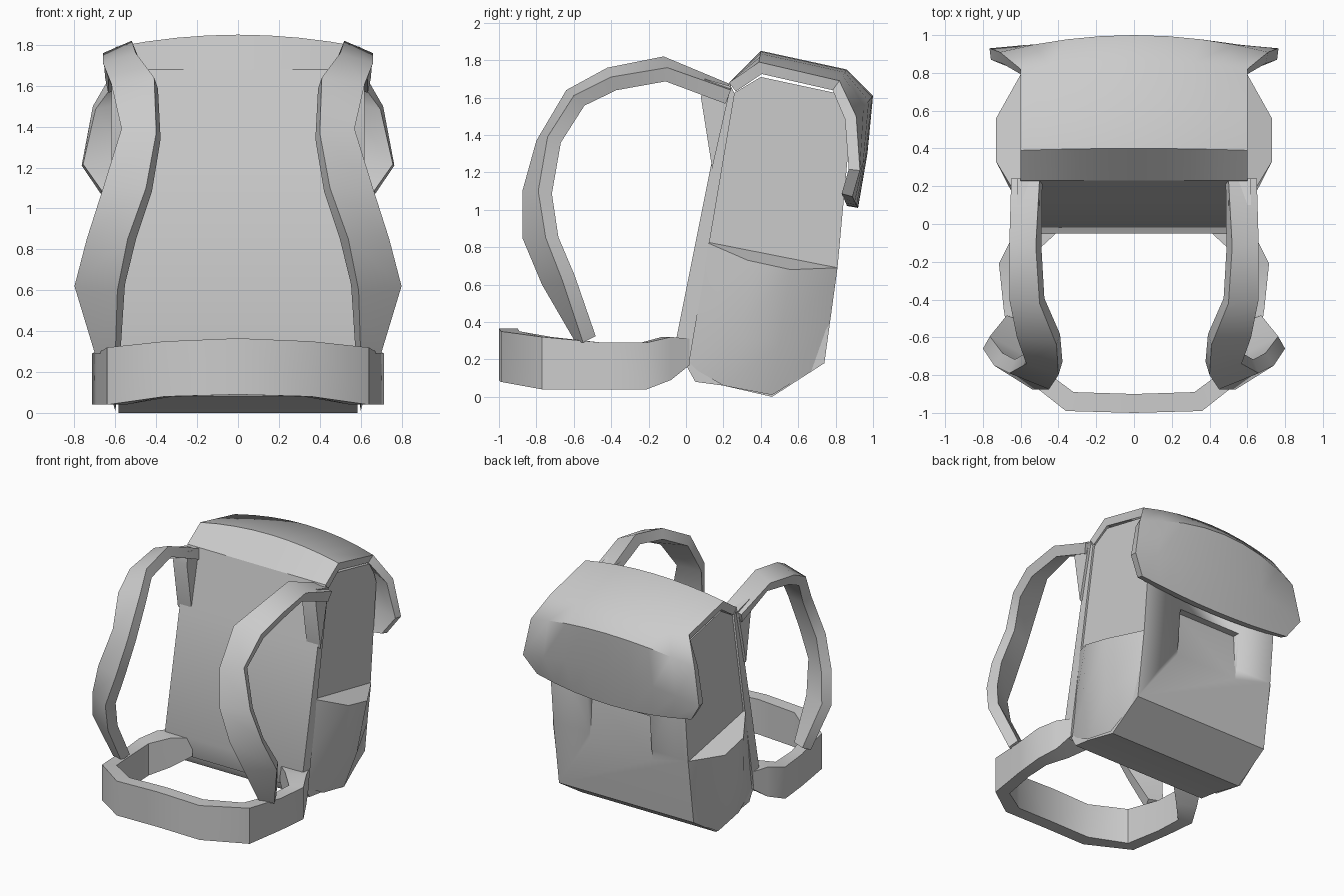
import bpy, bmesh
from math import radians
from mathutils import Vector

cube = bpy.data.objects.get("Cube")
if cube:
    bpy.data.objects.remove(cube, do_unlink=True)

GREY = (0.6, 0.6, 0.6, 1)
canvas = bpy.data.materials.new("grey canvas")
canvas.use_nodes = True
canvas.diffuse_color = GREY
canvas.node_tree.nodes["Principled BSDF"].inputs["Base Color"].default_value = GREY


def make(name, verts, faces, mirror=False, thick=0, angle=40):
    mesh = bpy.data.meshes.new(name)
    mesh.from_pydata([tuple(v) for v in verts], [], faces)
    bm = bmesh.new()
    bm.from_mesh(mesh)
    bmesh.ops.recalc_face_normals(bm, faces=bm.faces)
    bm.to_mesh(mesh)
    bm.free()
    mesh.materials.append(canvas)
    obj = bpy.data.objects.new(name, mesh)
    bpy.context.collection.objects.link(obj)
    bpy.ops.object.select_all(action="DESELECT")
    bpy.context.view_layer.objects.active = obj
    obj.select_set(True)
    if thick:
        mod = obj.modifiers.new("thickness", "SOLIDIFY")
        mod.thickness, mod.offset = thick, -1
        mod.use_even_offset = True
        bpy.ops.object.modifier_apply(modifier=mod.name)
    if mirror:
        mod = obj.modifiers.new("mirror", "MIRROR")
        mod.use_clip = True
        bpy.ops.object.modifier_apply(modifier=mod.name)
    bpy.ops.object.shade_smooth_by_angle(angle=radians(angle))
    return obj


def extrude(name, profile, half):
    """Side profile (y, z) extruded across the width."""
    n = len(profile)
    verts = [(s * half, y, z) for s in (-1, 1) for y, z in profile]
    faces = [(i, (i + 1) % n, n + (i + 1) % n, n + i) for i in range(n)]
    return make(name, verts, faces + [tuple(range(n)), tuple(range(n, 2 * n))])


def loft(name, rings, caps=(True, True), **kw):
    """Closed cross-sections joined in order."""
    n = len(rings[0])
    verts = [v for r in rings for v in r]
    faces = [(k * n + i, k * n + (i + 1) % n, (k + 1) * n + (i + 1) % n, (k + 1) * n + i)
             for k in range(len(rings) - 1) for i in range(n)]
    if caps[0]:
        faces.append(tuple(range(n)))
    if caps[1]:
        faces.append(tuple(range(len(verts) - n, len(verts))))
    return make(name, verts, faces, **kw)


# Main bag, with a tapering recess cut into the rear
bag = extrude("bag_body", [(0, .17), (.05, .08), (.2, .06), (.46, 0), (.74, .18), (.81, .69),
                           (.88, 1.45), (.82, 1.62), (.4, 1.71), (.25, 1.62)], .585)
cutter = extrude("recess_cutter", [(.8, .6), (.78, .97), (1.1, .97), (1.1, .6)], .27)
cutter.hide_render = True
cut = bag.modifiers.new("recess", "BOOLEAN")
cut.object, cut.solver = cutter, "EXACT"
bpy.context.view_layer.objects.active = bag
bpy.ops.object.modifier_apply(modifier=cut.name)
bpy.data.objects.remove(cutter, do_unlink=True)

# Panel against the wearer's back
extrude("back_panel", [(0, .15), (-.05, .32), (.13, 1.22), (.23, 1.68), (.26, 1.62), (.02, .2)], .6)

# Crowned flap: centre (y, z), edge (y, z), half width
flap_rows = [((.23, 1.68), (.23, 1.68), .6), ((.4, 1.85), (.39, 1.79), .6),
             ((.86, 1.75), (.82, 1.69), .6), ((1, 1.61), (.91, 1.5), .71),
             ((.97, 1.3), (.93, 1.21), .765), ((.92, 1.01), (.89, 1.07), .67)]
steps = [-1, -.75, -.5, -.25, 0, .25, .5, .75, 1]
verts = []
for c, e, half in flap_rows:
    for t in steps:
        p = Vector(c).lerp(Vector(e), t * t)
        verts.append((t * half, p.x, p.y))
n = len(steps)
make("top_flap", verts, [(r * n + i, r * n + i + 1, (r + 1) * n + i + 1, (r + 1) * n + i)
                         for r in range(len(flap_rows) - 1) for i in range(n - 1)], thick=.06)

# Bulging side pockets, lofted from floor to slanted opening
floor = [(.58, .01, .17), (.6, .2, .06), (.6, .46, .01), (.58, .74, .18)]
lip = [(.59, .1, .83), (.73, .33, .73), (.73, .56, .68), (.59, .81, .69)]
rings = []
for t, bulge in ((0, 0), (.4, .03), (1, 0)):
    ring = [Vector(a).lerp(Vector(b), t) for a, b in zip(floor, lip)]
    for p in ring[1:3]:
        p.x += bulge
    rings.append(ring)
loft("side_pockets", rings, mirror=True)

# Shoulder straps: inner edge and outer edge of the front surface
strap = [((.5, .24, 1.67), (.65, .24, 1.64)), ((.52, -.12, 1.82), (.66, -.1, 1.76)),
         ((.5, -.42, 1.76), (.66, -.4, 1.71)), ((.41, -.64, 1.64), (.62, -.6, 1.61)),
         ((.4, -.8, 1.37), (.57, -.74, 1.39)), ((.45, -.875, 1.1), (.66, -.79, 1.1)),
         ((.54, -.875, .85), (.74, -.75, .85)), ((.59, -.77, .6), (.8, -.66, .62)),
         ((.6, -.59, .29), (.7, -.55, .29))]
strap = [(Vector(a), Vector(b)) for a, b in strap]
rings = []
for i, (a, b) in enumerate(strap):
    before, after = strap[max(i - 1, 0)], strap[min(i + 1, len(strap) - 1)]
    normal = (after[0] + after[1] - before[0] - before[1]).cross(b - a).normalized()
    if normal.dot(Vector((.5, -.25, 1.05)) - a) < 0:
        normal.negate()
    rings.append([a, b, b + normal * .08, a + normal * .08])
loft("shoulder_straps", rings, mirror=True, angle=35)

# Wedges where the straps run down the panel
loft("strap_roots", [[(x, .08, 1.6), (x, .1, 1.7), (x, .24, 1.66), (x, .14, 1.22)]
                     for x in (.5, .62)], mirror=True)

# Hip belt: outer (x, y), inner (x, y), bottom and top
belt = [((.6, .02), (.38, -.02), .17, .31), ((.65, -.08), (.5, -.13), .09, .32),
        ((.715, -.21), (.61, -.24), .04, .29), ((.69, -.45), (.6, -.45), .04, .29),
        ((.64, -.77), (.55, -.72), .04, .32), ((.36, -.99), (.32, -.89), .08, .35),
        ((0, -1), (0, -.9), .09, .365)]
loft("hip_belt", [[(*o, lo), (*o, hi), (*i, hi), (*i, lo)] for o, i, lo, hi in belt],
     caps=(True, False), mirror=True)
